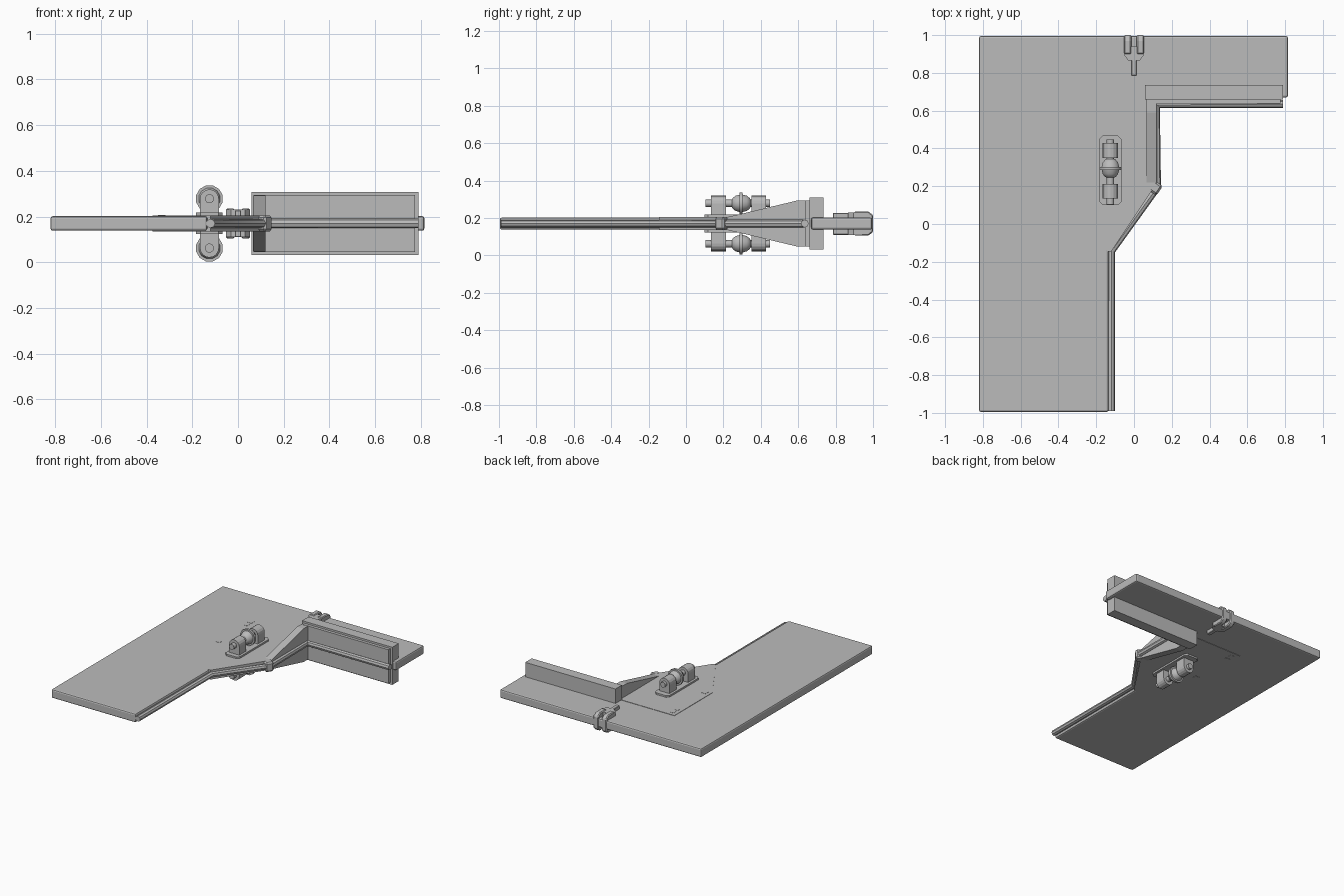
import bpy, bmesh, math
from mathutils import Vector, Matrix

if "Cube" in bpy.data.objects:
    bpy.data.objects.remove(bpy.data.objects["Cube"])

MID = 0.17  # mid-plane height; everything is symmetric about it

grey = bpy.data.materials.new("plain_grey")
grey.diffuse_color = (0.5, 0.5, 0.5, 1)
grey.use_nodes = True
grey.node_tree.nodes["Principled BSDF"].inputs["Base Color"].default_value = grey.diffuse_color


def finish(name, bm, bevel=0.0, segs=1, smooth=False):
    bmesh.ops.recalc_face_normals(bm, faces=bm.faces)
    me = bpy.data.meshes.new(name)
    bm.to_mesh(me)
    bm.free()
    me.materials.append(grey)
    ob = bpy.data.objects.new(name, me)
    bpy.context.collection.objects.link(ob)
    if bevel:
        m = ob.modifiers.new("edge", 'BEVEL')
        m.width, m.segments, m.limit_method = bevel, segs, 'ANGLE'
    if smooth:
        bpy.context.view_layer.objects.active = ob
        ob.select_set(True)
        bpy.ops.object.shade_smooth_by_angle(angle=math.radians(35))
        ob.select_set(False)
    return ob


def prism(name, pts, axis, lo, hi, bevel=0.0, segs=1):
    """Extrude a 2D outline along x (y,z points), y (x,z points) or z (x,y points)."""
    place = {'x': lambda a, b, c: (c, a, b),
             'y': lambda a, b, c: (a, c, b),
             'z': lambda a, b, c: (a, b, c)}[axis]
    bm = bmesh.new()
    face = bm.faces.new([bm.verts.new(place(a, b, lo)) for a, b in pts])
    ext = bmesh.ops.extrude_face_region(bm, geom=[face])
    move = Vector(place(0, 0, hi - lo))
    bmesh.ops.translate(bm, vec=move, verts=[v for v in ext['geom'] if isinstance(v, bmesh.types.BMVert)])
    return finish(name, bm, bevel, segs)


def box(name, x0, x1, y0, y1, z0, z1, bevel=0.0, segs=1):
    return prism(name, [(x0, y0), (x1, y0), (x1, y1), (x0, y1)], 'z', z0, z1, bevel, segs)


def lathe_y(name, profile, x, y, z, sides=12):
    """Revolve (offset along y, radius) pairs about a y axis."""
    bm = bmesh.new()
    rings = []
    for off, r in profile:
        rings.append([bm.verts.new((x + r * math.cos(a), y + off, z + r * math.sin(a)))
                      for a in (2 * math.pi * (i + .5) / sides for i in range(sides))])
    for a, b in zip(rings, rings[1:]):
        for i in range(sides):
            j = (i + 1) % sides
            bm.faces.new((a[i], a[j], b[j], b[i]))
    bm.faces.new(rings[0])
    bm.faces.new(rings[-1])
    return finish(name, bm, smooth=True)


def rail(name, path, radius):
    cu = bpy.data.curves.new(name, 'CURVE')
    cu.dimensions = '3D'
    cu.bevel_depth, cu.bevel_resolution, cu.use_fill_caps = radius, 2, True
    sp = cu.splines.new('POLY')
    sp.points.add(len(path) - 1)
    for p, (x, y) in zip(sp.points, path):
        p.co = (x, y, MID, 1)
    cu.materials.append(grey)
    ob = bpy.data.objects.new(name, cu)
    bpy.context.collection.objects.link(ob)
    bpy.context.view_layer.objects.active = ob
    ob.select_set(True)
    bpy.ops.object.convert(target='MESH')
    bpy.ops.object.shade_smooth_by_angle(angle=math.radians(35))
    bpy.context.object.select_set(False)


# L-shaped main slab with softened edges
prism("main_slab", [(-.82, -.995), (-.135, -.995), (-.135, -.14), (.105, .21), (.115, .66),
                    (.815, .67), (.815, .995), (-.82, .995)], 'z', .138, .202, .01, 2)

# Slightly proud panel, showing on both faces of the slab
prism("inset_panel", [(-.375, .67), (-.375, .23), (-.14, -.145), (-.12, -.145), (.11, .2), (.115, .67)],
      'z', .1355, .2045)

# Rounded rails along the inner edge
rail("long_edge_rail", [(-.12, -.99), (-.12, -.145), (.12, .19)], .02)
rail("inner_edge_rail", [(.122, .19), (.122, .63), (.79, .635)], .021)

# Corner joint where the rails meet
joint = box("rail_joint", -.025, .025, -.03, .03, -.035, .035, .01)
joint.matrix_world = Matrix.Translation((.115, .19, MID)) @ Matrix.Rotation(math.radians(-34), 4, 'Z')

# Tall cross barrier and its stepped front face
box("barrier", .058, .79, .66, .735, MID - .138, MID + .138)
box("barrier_front", .07, .775, .638, .665, MID - .124, MID + .124)

# Tapered brace, mirrored above and below the slab
prism("tapered_brace", [(.66, MID + .122), (.59, MID + .122), (.31, MID + .055), (.2, MID + .03),
                        (.2, MID - .03), (.31, MID - .055), (.59, MID - .122), (.66, MID - .122)],
      'x', .066, .12)

# Pivot units and small cover squares on both faces
CX = -.125
for side, tag in ((1, "upper"), (-1, "lower")):
    def zz(h):
        return MID + side * h

    def slab(name, x0, x1, y0, y1, h0, h1, bevel=0.0):
        a, b = sorted((zz(h0), zz(h1)))
        return box(name, x0, x1, y0, y1, a, b, bevel)

    w, c = .058, .018
    xs, ys = (CX - w, CX + w), (.10, .468)
    outline = [(xs[0] + c, ys[0]), (xs[1] - c, ys[0]), (xs[1], ys[0] + c), (xs[1], ys[1] - c),
               (xs[1] - c, ys[1]), (xs[0] + c, ys[1]), (xs[0], ys[1] - c), (xs[0], ys[0] + c)]
    lo, hi = sorted((zz(.03), zz(.047)))
    prism(tag + "_pivot_base", outline, 'z', lo, hi)

    # Round-topped bearing blocks
    arch = [(CX - .041, zz(.04)), (CX + .041, zz(.04))]
    arch += [(CX + .041 * math.cos(t), zz(.108 + .041 * math.sin(t)))
             for t in (math.pi * i / 8 for i in range(9))]
    for y0, end in ((.135, "front"), (.35, "rear")):
        prism(f"{tag}_{end}_bearing", arch, 'y', y0, y0 + .078)

    # Axle and flanged ball
    lathe_y(tag + "_axle", [(-.18, .02), (.165, .02)], CX, .283, zz(.108))
    lathe_y(tag + "_ball", [(-.05, .02), (-.045, .03), (-.03, .042), (-.008, .048), (-.008, .06),
                            (.008, .06), (.008, .048), (.03, .042), (.045, .03), (.05, .02)],
            CX, .295, zz(.108))

    for y in (.627, .578, .257):
        slab(f"{tag}_cover_square", -.35, -.318, y - .016, y + .016, .03, .036)

# Forked clip gripping the far edge
for sx, tag in ((-1, "left"), (1, "right")):
    a, b = sorted((sx * .014, sx * .053))
    prism(f"{tag}_clip_prong", [(.90, .105), (.975, .105), (1, .125), (1, .215), (.975, .235), (.90, .235)],
          'x', a, b, .006)
for z0, z1, tag in ((.195, .23, "upper"), (.11, .145, "lower")):
    prism(f"{tag}_clip_bridge", [(-.053, .94), (-.053, .895), (-.03, .865), (.03, .865), (.053, .895), (.053, .94)],
          'z', z0, z1)
    box(f"{tag}_clip_tail", -.014, .014, .785, .88, z0, z1 - .003, .003)
